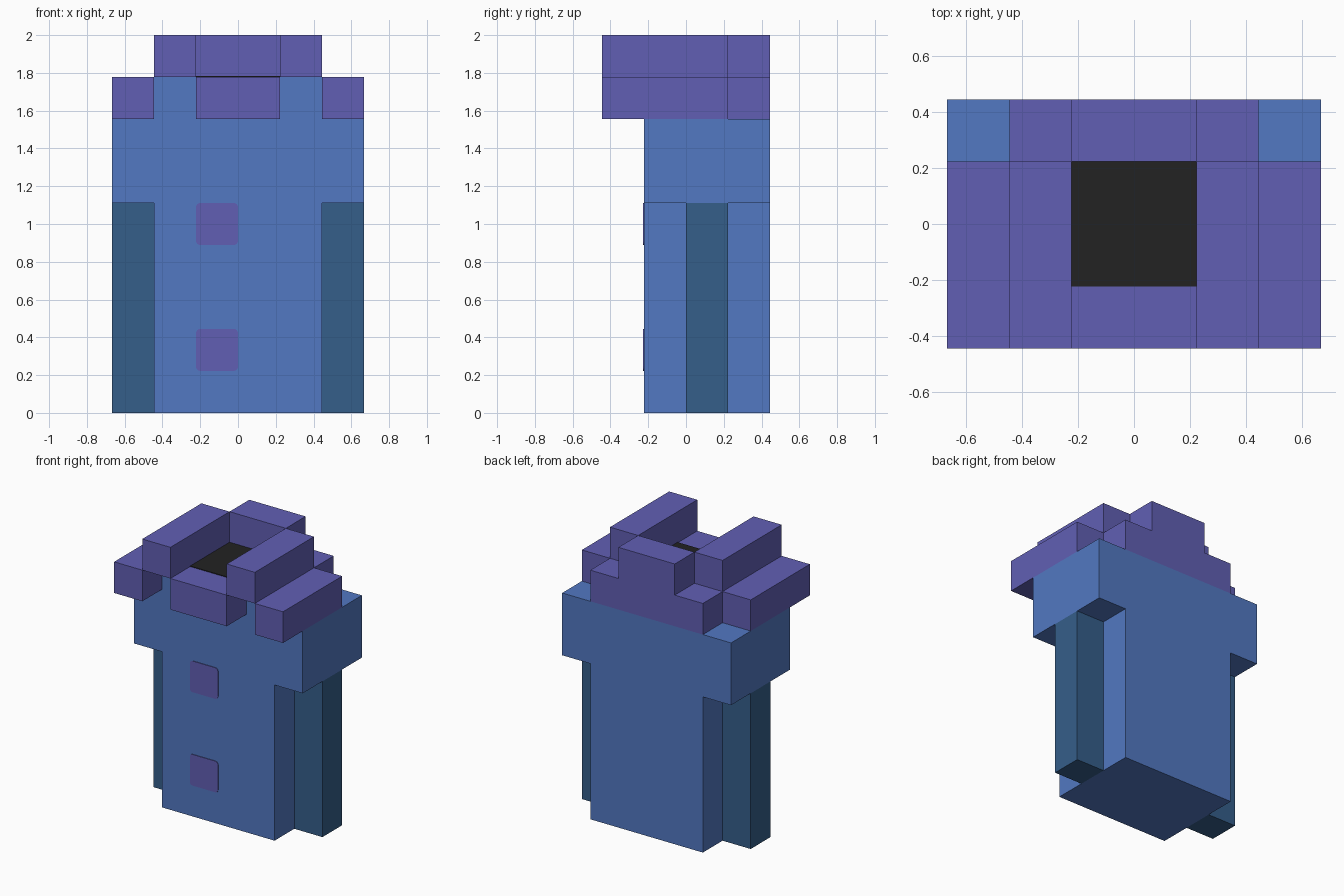
import bpy, bmesh, math

cube = bpy.data.objects.get("Cube")
if cube:
    bpy.data.objects.remove(cube, do_unlink=True)

U = 2 / 9  # one block


def material(name, rgb):
    def lin(c):
        c /= 255
        return c / 12.92 if c <= 0.04045 else ((c + 0.055) / 1.055) ** 2.4
    col = tuple(lin(c) for c in rgb) + (1.0,)
    m = bpy.data.materials.new(name)
    m.use_nodes = True
    m.diffuse_color = col
    m.node_tree.nodes["Principled BSDF"].inputs["Base Color"].default_value = col
    return m


BLUE = material("coat blue", (82, 120, 194))
PURPLE = material("collar purple", (97, 95, 180))
TEAL = material("sleeve teal", (53, 94, 138))
BLACK = material("neck black", (34, 34, 34))


def prism(name, outline, y0, y1, mat):
    """Extrude an (x, z) outline from y0 to y1, all in blocks."""
    bm = bmesh.new()
    face = bm.faces.new([bm.verts.new((x * U, y0 * U, z * U)) for x, z in outline])
    new = bmesh.ops.extrude_face_region(bm, geom=[face])["geom"]
    bmesh.ops.translate(bm, vec=(0, (y1 - y0) * U, 0),
                        verts=[v for v in new if isinstance(v, bmesh.types.BMVert)])
    bmesh.ops.recalc_face_normals(bm, faces=bm.faces)
    me = bpy.data.meshes.new(name)
    bm.to_mesh(me)
    bm.free()
    me.materials.append(mat)
    ob = bpy.data.objects.new(name, me)
    bpy.context.collection.objects.link(ob)
    return ob


def box(name, x, y, z, mat):
    return prism(name, [(x[0], z[0]), (x[1], z[0]), (x[1], z[1]), (x[0], z[1])],
                 y[0], y[1], mat)


# Coat: T-shaped torso with wide shoulders, and the neck block on top
prism("coat", [(-2, 0), (2, 0), (2, 5), (3, 5), (3, 7), (-3, 7), (-3, 5), (-2, 5)],
      -1, 2, BLUE)
box("neck", (-2, 2), (-1, 1), (7, 8), BLUE)
box("neck_opening", (-1, 1), (-1, 1), (8, 8.02), BLACK)

# Paired sleeves and collar bars
for side, s in (("left", 1), ("right", -1)):
    def span(a, b):
        return tuple(sorted((a * s, b * s)))
    box(side + "_sleeve", span(2, 3), (0, 1), (0, 5), TEAL)
    box(side + "_lower_collar", span(2, 3), (-2, 1), (7, 8), PURPLE)
    box(side + "_upper_collar", span(1, 2), (-2, 1), (8, 9), PURPLE)

# Collar front, and stepped collar back
box("front_collar", (-1, 1), (-2, -1), (7, 8), PURPLE)
prism("back_collar", [(-2, 7), (2, 7), (2, 8), (1, 8), (1, 9), (-1, 9), (-1, 8), (-2, 8)],
      1, 2, PURPLE)


# Rounded square buttons
def rounded_square(cx, cz, half, r, steps=4):
    pts = []
    for q, (sx, sz) in enumerate(((1, 1), (-1, 1), (-1, -1), (1, -1))):
        for i in range(steps + 1):
            a = math.pi / 2 * (q + i / steps)
            pts.append((cx + sx * (half - r) + r * math.cos(a),
                        cz + sz * (half - r) + r * math.sin(a)))
    return pts


for name, z in (("upper_button", 4.5), ("lower_button", 1.5)):
    prism(name, rounded_square(-0.5, z, 0.5, 0.1), -1.02, -1, PURPLE)
